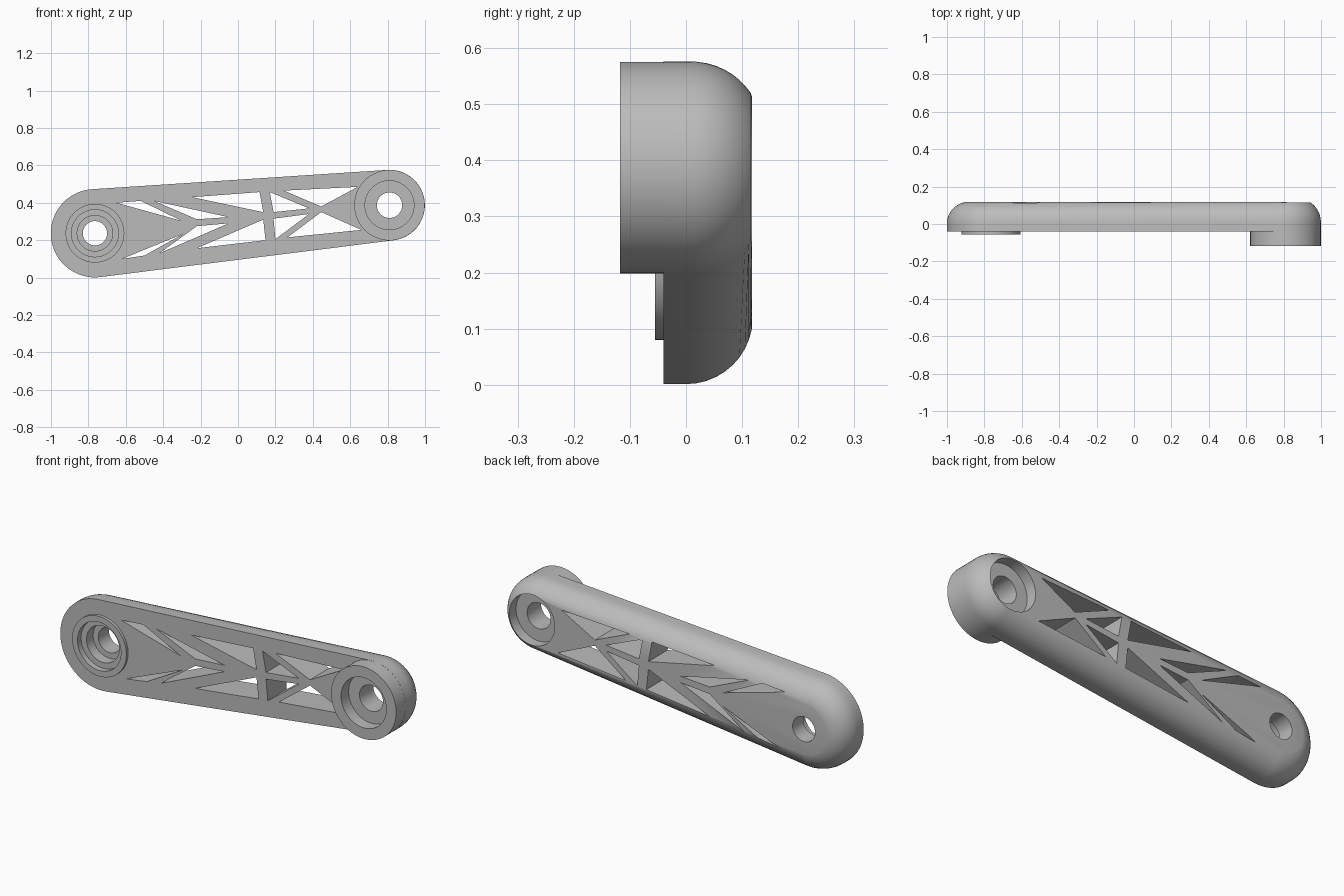
import bpy, bmesh, math

if "Cube" in bpy.data.objects:
    bpy.data.objects.remove(bpy.data.objects["Cube"])

LEFT, RIGHT = (-0.765, 0.237), (0.81, 0.387)   # (x, z) of the two bores
R_LEFT, R_RIGHT = 0.236, 0.189
FRONT, BACK = -0.04, 0.118
SEG = 64

grey = bpy.data.materials.new("grey")
grey.diffuse_color = (0.5, 0.5, 0.5, 1)
grey.use_nodes = True
grey.node_tree.nodes["Principled BSDF"].inputs["Base Color"].default_value = grey.diffuse_color


def finish(bm, name):
    bmesh.ops.recalc_face_normals(bm, faces=bm.faces)
    me = bpy.data.meshes.new(name)
    bm.to_mesh(me)
    bm.free()
    me.materials.append(grey)
    ob = bpy.data.objects.new(name, me)
    bpy.context.collection.objects.link(ob)
    return ob


def loft(bm, rings):
    """Skin a list of equal-length closed rings and cap both ends."""
    loops = [[bm.verts.new(p) for p in ring] for ring in rings]
    n = len(loops[0])
    for a, b in zip(loops, loops[1:]):
        for i in range(n):
            j = (i + 1) % n
            bm.faces.new((a[i], a[j], b[j], b[i]))
    bm.faces.new(loops[0])
    bm.faces.new(loops[-1])


def turned(bm, centre, profile):
    """Solid of revolution along y from (y, radius) pairs."""
    loft(bm, [[(centre[0] + r * math.cos(2 * math.pi * i / SEG), y,
                centre[1] + r * math.sin(2 * math.pi * i / SEG))
               for i in range(SEG)] for y, r in profile])


def capsule_ring(y, r1, r2, n=36):
    """Outline wrapped around the two end circles."""
    dx, dz = RIGHT[0] - LEFT[0], RIGHT[1] - LEFT[1]
    phi = math.atan2(dz, dx)
    alpha = math.acos((r1 - r2) / math.hypot(dx, dz))
    pts = []
    for (cx, cz), r, start, sweep in (
            (LEFT, r1, phi + alpha, 2 * math.pi - 2 * alpha),
            (RIGHT, r2, phi - alpha, 2 * alpha)):
        for i in range(n + 1):
            a = start + sweep * i / n
            pts.append((cx + r * math.cos(a), y, cz + r * math.sin(a)))
    return pts


def inset(y, y0, r):
    d = max(0, y - y0)
    return r - math.sqrt(max(0, r * r - d * d))


def boolean(target, other, op):
    m = target.modifiers.new(op, 'BOOLEAN')
    m.operation, m.object, m.solver = op, other, 'EXACT'
    bpy.context.view_layer.objects.active = target
    bpy.ops.object.modifier_apply(modifier=m.name)
    bpy.data.objects.remove(other)


# arm body with the rounded back edge
bm = bmesh.new()
depths = [FRONT] + [BACK * math.sin(math.pi / 2 * k / 10) for k in range(11)]
loft(bm, [capsule_ring(y, R_LEFT - inset(y, 0, 0.119),
                       R_RIGHT - inset(y, 0.01, 0.127)) for y in depths])
arm = finish(bm, "crank_arm")

# raised pad on the wide end and long boss on the narrow end
bm = bmesh.new()
turned(bm, LEFT, [(-0.055, 0.157), (0.0, 0.157)])
turned(bm, RIGHT, [(-0.118, 0.1885), (-0.01, 0.1885)])
boolean(arm, finish(bm, "bosses"), 'UNION')

# stepped bores
bm = bmesh.new()
turned(bm, LEFT, [(-0.2, 0.126), (-0.025, 0.126), (-0.025, 0.095),
                  (0.03, 0.095), (0.03, 0.065), (0.2, 0.065)])
turned(bm, RIGHT, [(-0.2, 0.131), (-0.055, 0.131), (-0.055, 0.068),
                   (0.06, 0.068), (0.06, 0.132), (0.2, 0.132)])

# triangular truss windows
windows = [
    ((-.65, .40), (-.52, .41), (-.30, .303)),
    ((-.45, .41), (-.05, .323), (-.22, .312)),
    ((-.245, .43), (.115, .457), (.135, .35)),
    ((-.62, .10), (-.50, .118), (-.29, .235)),
    ((-.42, .13), (-.22, .275), (-.05, .29)),
    ((-.22, .157), (.135, .31), (.147, .20)),
    ((.17, .457), (.38, .37), (.19, .35)),
    ((.245, .465), (.64, .485), (.445, .38)),
    ((.19, .315), (.38, .34), (.20, .205)),
    ((.265, .215), (.445, .35), (.66, .255)),
]
for tri in windows:
    loft(bm, [[(x, y, z) for x, z in tri] for y in (-0.2, 0.2)])
boolean(arm, finish(bm, "cutters"), 'DIFFERENCE')

# smooth curves, sharp edges
bpy.ops.object.select_all(action='DESELECT')
arm.select_set(True)
bpy.context.view_layer.objects.active = arm
bpy.ops.object.shade_smooth_by_angle(angle=math.radians(30))
